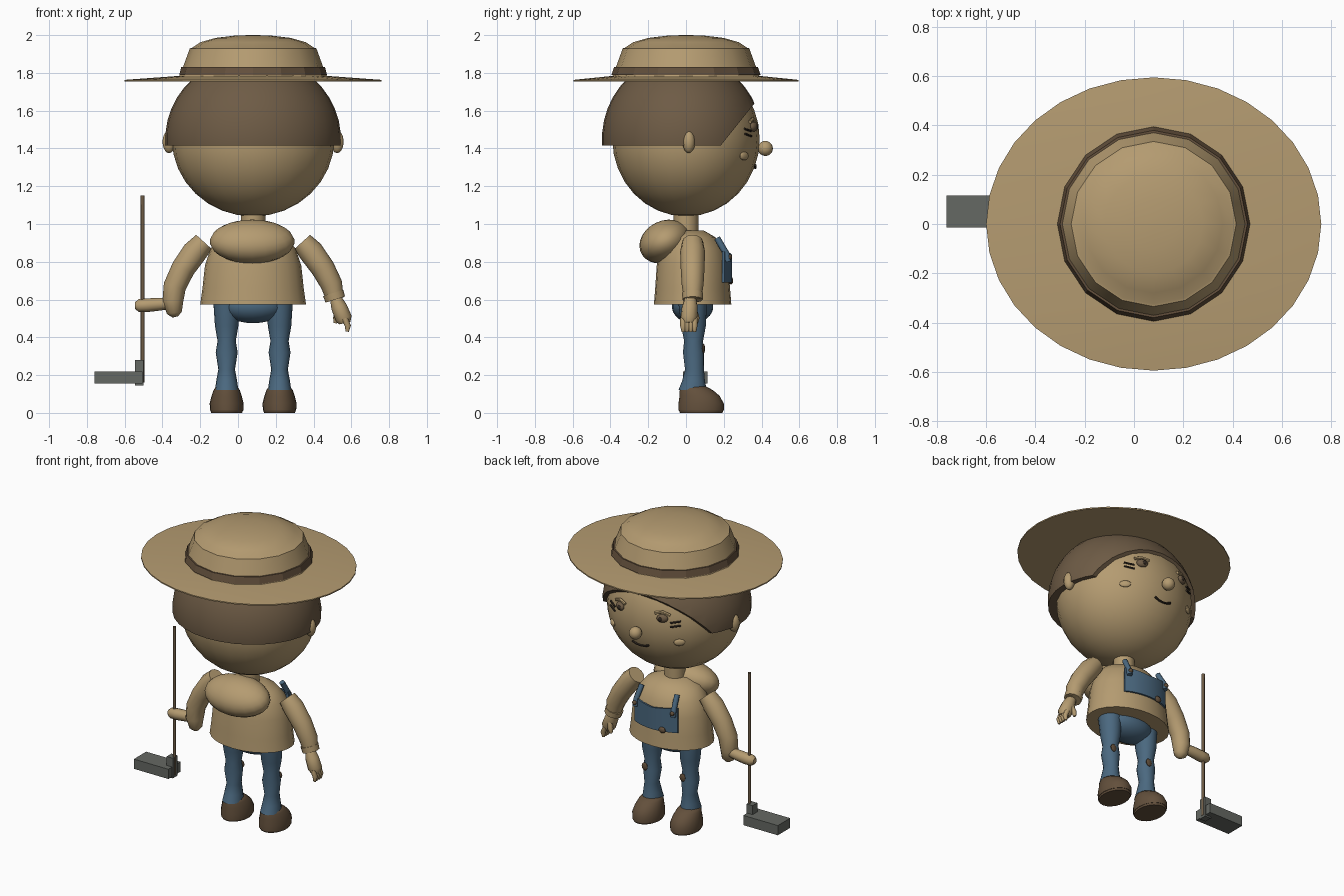
import bpy, bmesh, math
from mathutils import Vector, Matrix

if "Cube" in bpy.data.objects:
    bpy.data.objects.remove(bpy.data.objects["Cube"])

CX = 0.08  # body centre line


def mat(name, rgb):
    m = bpy.data.materials.new(name)
    m.diffuse_color = (*rgb, 1)
    m.use_nodes = True
    m.node_tree.nodes["Principled BSDF"].inputs["Base Color"].default_value = m.diffuse_color
    return m


TAN = mat("tan", (0.46, 0.33, 0.165))
BROWN = mat("hair_brown", (0.155, 0.105, 0.06))
LEATHER = mat("leather_brown", (0.125, 0.08, 0.045))
DENIM = mat("denim_blue", (0.07, 0.14, 0.215))
GREY = mat("iron_grey", (0.13, 0.14, 0.125))
DARK = mat("dark_line", (0.035, 0.025, 0.018))


def finish(name, bm, material, angle=35):
    bmesh.ops.recalc_face_normals(bm, faces=bm.faces)
    me = bpy.data.meshes.new(name)
    bm.to_mesh(me)
    bm.free()
    ob = bpy.data.objects.new(name, me)
    bpy.context.collection.objects.link(ob)
    me.materials.append(material)
    bpy.ops.object.select_all(action='DESELECT')
    ob.select_set(True)
    bpy.context.view_layer.objects.active = ob
    if angle:
        bpy.ops.object.shade_smooth_by_angle(angle=math.radians(angle))
    return ob


def skin_rings(bm, rings):
    """Bridge rings of points and cap both ends."""
    vs = [[bm.verts.new(p) for p in r] for r in rings]
    n = len(vs[0])
    for a, b in zip(vs, vs[1:]):
        for i in range(n):
            j = (i + 1) % n
            bm.faces.new((a[i], a[j], b[j], b[i]))
    bm.faces.new(vs[0])
    bm.faces.new(vs[-1])


def loft(name, rings, n, material, angle=35):
    """Stack of ellipses given as (x, y, z, rx, ry)."""
    bm = bmesh.new()
    turn = [math.tau * i / n for i in range(n)]
    skin_rings(bm, [[(x + rx * math.cos(t), y + ry * math.sin(t), z) for t in turn]
                    for x, y, z, rx, ry in rings])
    return finish(name, bm, material, angle)


def tube(name, pts, material, n=12, angle=50):
    """Round limb along points given as (x, y, z, radius)."""
    bm = bmesh.new()
    ps = [Vector(p[:3]) for p in pts]
    rings = []
    for i, p in enumerate(ps):
        d = (ps[min(i + 1, len(ps) - 1)] - ps[max(i - 1, 0)]).normalized()
        ref = Vector((0, 1, 0)) if abs(d.y) < 0.8 else Vector((1, 0, 0))
        u = d.cross(ref).normalized()
        w = d.cross(u)
        r = pts[i][3]
        rings.append([p + r * (math.cos(math.tau * k / n) * u + math.sin(math.tau * k / n) * w)
                      for k in range(n)])
    skin_rings(bm, rings)
    return finish(name, bm, material, angle)


def ball(name, c, r, material, seg=20, rot=(0, 0, 0), cuts=()):
    """Ellipsoid; each cut (point, normal) keeps the side the normal points to."""
    bm = bmesh.new()
    bmesh.ops.create_uvsphere(bm, u_segments=seg, v_segments=max(6, seg * 2 // 3), radius=1)
    rm = Matrix.Rotation(rot[2], 4, 'Z') @ Matrix.Rotation(rot[1], 4, 'Y') @ Matrix.Rotation(rot[0], 4, 'X')
    bm.transform(Matrix.Translation(c) @ rm @ Matrix.Diagonal((*r, 1)))
    for co, no in cuts:
        bmesh.ops.bisect_plane(bm, geom=bm.verts[:] + bm.edges[:] + bm.faces[:],
                               plane_co=co, plane_no=no, clear_inner=True)
        bmesh.ops.holes_fill(bm, edges=[e for e in bm.edges if e.is_boundary])
    return finish(name, bm, material, 40)


def box(name, lo, hi, material):
    bm = bmesh.new()
    bmesh.ops.create_cube(bm, size=1)
    lo, hi = Vector(lo), Vector(hi)
    bm.transform(Matrix.Translation((lo + hi) / 2) @ Matrix.Diagonal((*(hi - lo), 1)))
    return finish(name, bm, material, 0)


# Hat: oval brim, leather band, tapered crown with domed top
loft("hat_brim", [(CX, 0, 1.755, .68, .595), (CX, 0, 1.763, .68, .595), (CX, 0, 1.785, .38, .38)], 32, TAN)
loft("hat_base", [(CX, 0, 1.765, .40, .395), (CX, 0, 1.795, .385, .385)], 16, TAN, 20)
loft("hat_band", [(CX, 0, 1.79, .391, .395), (CX, 0, 1.832, .380, .38)], 16, LEATHER, 20)
loft("hat_crown", [(CX, 0, 1.82, .375, .375), (CX, 0, 1.93, .335, .335), (CX, 0, 1.932, .325, .325),
                   (CX, 0, 1.962, .28, .28), (CX, 0, 1.985, .20, .20), (CX, 0, 1.997, .10, .10),
                   (CX, 0, 2.0, .02, .02)], 16, TAN, 25)

# Head, hair, ears and nose
ball("head", (CX, 0, 1.45), (.43, .39, .41), TAN, 24)
ball("hair", (CX, -.02, 1.45), (.465, .425, .44), BROWN, 32,
     cuts=[((0, 0, 1.415), (0, 0, 1)), ((0, .22, 1.46), (0, -1.25, 1))])
ball("nose", (CX, .42, 1.40), (.04, .04, .04), TAN, 16)
loft("neck", [(CX, 0, .93, .065, .065), (CX, 0, 1.08, .065, .065)], 16, TAN)


def face_y(dx, z):
    return .39 * math.sqrt(max(0, 1 - (dx / .43) ** 2 - ((z - 1.45) / .41) ** 2))


def face_line(name, pts, r, material):
    tube(name, [(CX + dx, face_y(dx, z) + .004, z, r) for dx, z in pts], material, 6)


for s in (-1, 1):
    side = "left" if s < 0 else "right"
    ball(side + "_ear", (CX + s * .445, .015, 1.435), (.035, .033, .06), TAN, 14)
    ball(side + "_eye", (CX + s * .156, face_y(.156, 1.515), 1.515), (.036, .02, .026), BROWN, 14, (0, 0, -s * .4))
    ball(side + "_pupil", (CX + s * .15, face_y(.15, 1.515) + .017, 1.515), (.014, .007, .014), DARK, 10)
    face_line(side + "_eyelid", [(s * .11, 1.545), (s * .156, 1.556), (s * .2, 1.54)], .010, TAN)
    ball(side + "_cheek", (CX + s * .247, face_y(.247, 1.36), 1.36), (.036, .012, .022), TAN, 14, (0, 0, -s * .68))
    for k, z in enumerate((1.465, 1.492)):
        face_line(f"{side}_cheek_line_{k}", [(s * .205, z), (s * .26, z + .012)], .006, DARK)
face_line("mouth", [(-.06, 1.312), (-.03, 1.30), (0, 1.297), (.03, 1.30), (.06, 1.312)], .007, DARK)

# Shirt and the bundle on the back
loft("shirt", [(CX, .035, .575, .28, .205), (CX, .035, .66, .268, .198), (CX, .035, .78, .255, .19),
               (CX, .03, .87, .225, .17), (CX, .02, .93, .175, .135), (CX, .01, .965, .09, .085)], 24, TAN, 45)
ball("back_bundle", (CX - .005, -.112, .907), (.225, .14, .11), TAN, 20, (.45, 0, 0))

# Bib: curved panel following the shirt front
bm = bmesh.new()
rows = []
for off in (0, .012):
    for z in (.69, .835):
        rows.append([(CX + dx, .04 + off + .192 * math.sqrt(1 - (dx / .26) ** 2), z + (.02 * (abs(dx) / .16) if z > .8 else 0))
                     for dx in [-.16 + .04 * i for i in range(9)]])
a, b, c, d = rows
skin_rings(bm, [[a[i], b[i], d[i], c[i]] for i in range(9)])
finish("bib", bm, DENIM)

# Straps, buttons, legs and shoes
ball("bib_patch", (CX - .07, .238, .70), (.025, .012, .02), LEATHER, 10)
ball("trouser_seat", (CX, .035, .565), (.17, .11, .09), DENIM, 20)
for s in (-1, 1):
    side = "left" if s < 0 else "right"
    x = CX + s * .14
    tube(side + "_strap", [(x, .222, .80, .017), (x, .215, .84, .017), (x - s * .01, .165, .925, .017)], DENIM, 8)
    ball(side + "_button", (x, .232, .825), (.015, .012, .015), LEATHER, 10)
    loft(side + "_leg", [(x, .035, .12, .062, .075), (x, .04, .17, .055, .06), (x, .045, .23, .044, .05),
                         (x, .04, .32, .058, .056), (x, .04, .38, .048, .05), (x, .04, .46, .062, .065),
                         (x, .035, .58, .07, .075)], 16, DENIM, 60)
    ball(side + "_knee_patch", (x + .02, .093, .34), (.022, .008, .026), LEATHER, 10)
    loft(side + "_shoe_sole", [(x, .08, 0, .082, .112), (x, .08, .014, .086, .118)], 20, LEATHER)
    loft(side + "_shoe", [(x, .08, .012, .088, .12), (x, .08, .05, .09, .12), (x, .072, .09, .08, .106),
                          (x, .055, .12, .07, .088), (x, .04, .14, .056, .066)], 20, LEATHER, 60)

# Left arm bent to the tool, with a closed fist
Y = .035
tube("left_sleeve", [(-.18, Y, .905, .056), (-.23, Y, .85, .066), (-.29, Y, .765, .063), (-.335, Y, .67, .06),
                     (-.345, Y, .59, .055), (-.337, Y, .53, .04), (-.332, Y, .508, .015)], TAN)
tube("left_hand", [(-.36, .045, .58, .03), (-.42, .05, .575, .034), (-.48, .05, .57, .036),
                   (-.525, .05, .568, .034), (-.545, .05, .568, .018)], TAN)
# Right arm hanging, with cuff, palm, fingers and thumb
tube("right_sleeve", [(.34, Y, .905, .056), (.385, Y, .855, .066), (.45, Y, .765, .063), (.495, Y, .68, .058),
                      (.515, Y, .60, .046)], TAN)
tube("right_cuff", [(.504, Y, .635, .056), (.515, Y, .60, .054)], TAN)
tube("right_palm", [(.515, .025, .61, .03), (.535, .02, .56, .042), (.56, .015, .50, .044), (.565, .015, .475, .03)], TAN)
for k in range(4):
    y = -.015 + k * .02
    tube(f"right_finger_{k}", [(.565, y, .50, .016), (.582, y, .46, .016), (.578, y, .43, .009)], TAN, 8)
tube("right_thumb", [(.535, .04, .55, .017), (.52, .055, .50, .017), (.515, .055, .475, .009)], TAN, 8)

# Long-handled tool
tube("tool_handle", [(-.505, .05, .16, .01), (-.505, .05, 1.15, .01)], BROWN, 8)
box("tool_socket", (-.545, .025, .145), (-.50, .075, .28), GREY)
box("tool_head", (-.76, -.015, .155), (-.505, .115, .22), GREY)
